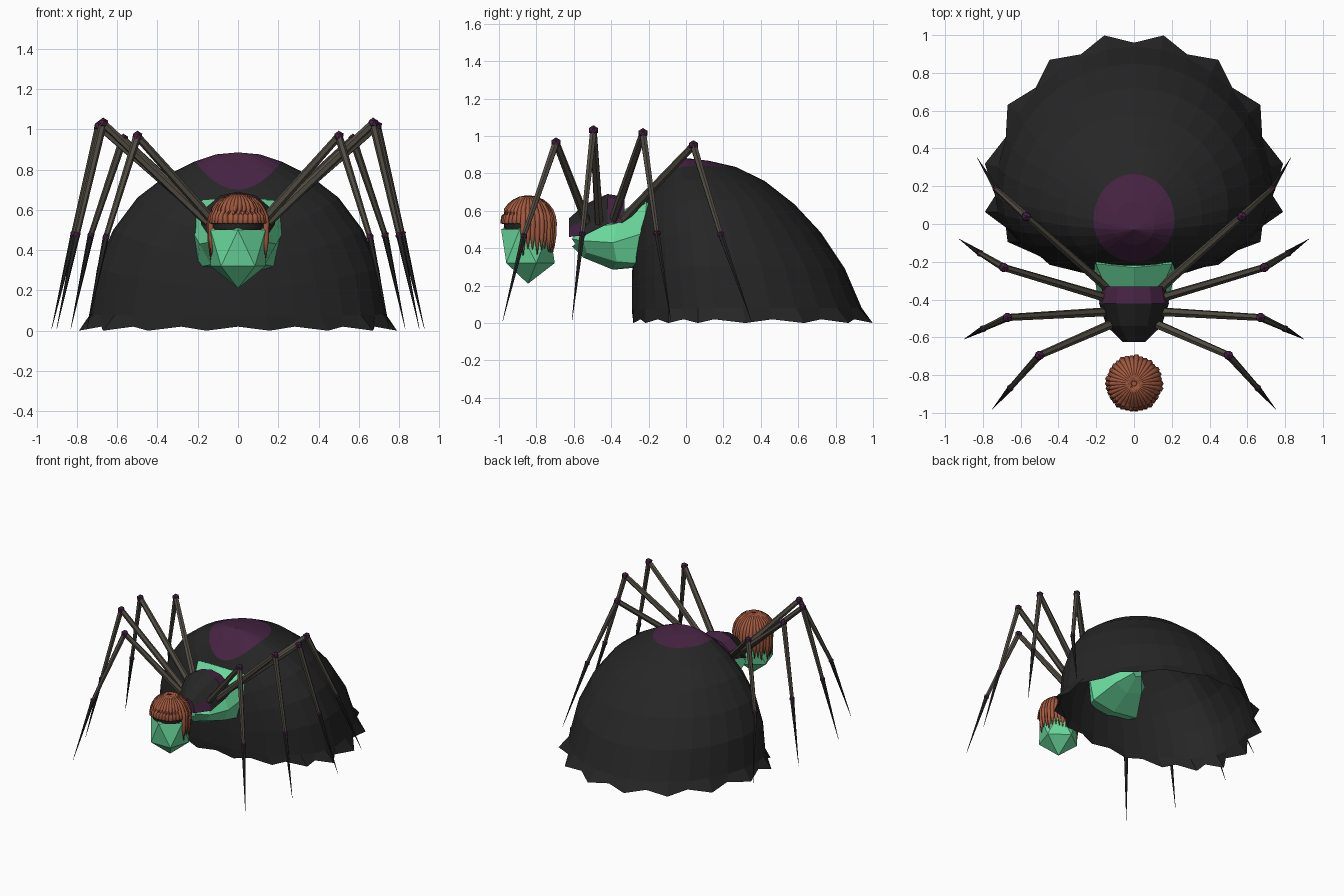
import bpy, bmesh, math, random
from mathutils import Vector

random.seed(4)
if "Cube" in bpy.data.objects:
    bpy.data.objects.remove(bpy.data.objects["Cube"])


def material(name, rgb):
    m = bpy.data.materials.new(name)
    m.use_nodes = True
    m.diffuse_color = (*rgb, 1)
    m.node_tree.nodes["Principled BSDF"].inputs["Base Color"].default_value = (*rgb, 1)
    return m


BLACK = material("shell black", (0.019, 0.019, 0.019))
PURPLE = material("dark purple", (0.062, 0.017, 0.056))
GREEN = material("mint green", (0.14, 0.68, 0.33))
BROWN = material("hair brown", (0.36, 0.10, 0.05))
GREY = material("leg grey", (0.085, 0.075, 0.058))


def finish(name, bm, mats, rule=None, smooth=False):
    """Turn a bmesh into an object; rule maps a face to a material slot."""
    bmesh.ops.recalc_face_normals(bm, faces=bm.faces)
    if rule:
        for f in bm.faces:
            f.material_index = rule(f)
    mesh = bpy.data.meshes.new(name)
    bm.to_mesh(mesh)
    bm.free()
    for m in mats:
        mesh.materials.append(m)
    for p in mesh.polygons:
        p.use_smooth = smooth
    ob = bpy.data.objects.new(name, mesh)
    bpy.context.scene.collection.objects.link(ob)
    return ob


def loft(bm, rings, cap=True):
    """Skin closed rings of equal point count."""
    vs = [[bm.verts.new(p) for p in r] for r in rings]
    n = len(rings[0])
    for a, b in zip(vs, vs[1:]):
        for i in range(n):
            j = (i + 1) % n
            bm.faces.new((a[i], a[j], b[j], b[i]))
    if cap:
        bm.faces.new(vs[0])
        bm.faces.new(vs[-1])
    return vs


def tube(bm, pts, radii, sides=6):
    """Tapered tube along a path."""
    pts = [Vector(p) for p in pts]
    rings = []
    for k, p in enumerate(pts):
        d = (pts[min(k + 1, len(pts) - 1)] - pts[max(k - 1, 0)]).normalized()
        u = d.cross(Vector((0.13, 0.21, 1)) if abs(d.z) < 0.9 else Vector((0, 1, 0))).normalized()
        w = d.cross(u)
        rings.append([p + radii[k] * (u * math.cos(t) + w * math.sin(t))
                      for t in (math.tau * s / sides for s in range(sides))])
    loft(bm, rings)


def ball(name, loc, scale, mat, turn=0):
    bm = bmesh.new()
    bmesh.ops.create_icosphere(bm, subdivisions=1, radius=1)
    ob = finish(name, bm, [mat])
    ob.location, ob.scale, ob.rotation_euler.z = loc, scale, turn
    return ob


# Domed abdomen shell: each row is half width, centre y, back y, front y,
# then the heights at the sides, back and front
rows = [
    (0.11, -0.01, 0.12, -0.11, 0.875, 0.868, 0.81),
    (0.215, 0.02, 0.265, -0.20, 0.84, 0.835, 0.70),
    (0.36, 0.05, 0.42, -0.25, 0.767, 0.76, 0.59),
    (0.50, 0.08, 0.58, -0.275, 0.66, 0.635, 0.47),
    (0.62, 0.10, 0.72, -0.285, 0.50, 0.485, 0.35),
    (0.70, 0.125, 0.85, -0.29, 0.31, 0.29, 0.21),
    (0.735, 0.15, 0.94, -0.29, 0.08, 0.08, 0.07),
]
valley = (0.735, 0.15, 0.96, -0.275, 0.02, 0.02, 0.02)
tip = (0.805, 0.15, 1.015, -0.29, 0.0, 0.0, 0.0)
SEG = 32


def dome_point(row, i):
    rx, yc, yb, yf, zs, zb, zf = row
    a = math.tau * i / SEG
    c = math.cos(a)
    end_y, end_z = (yb, zb) if c > 0 else (yf, zf)
    return (rx * math.sin(a), yc + (end_y - yc) * abs(c), zs + (end_z - zs) * c * c)


bm = bmesh.new()
rings = [[dome_point(r, i) for i in range(SEG)] for r in rows]
rings.append([dome_point(tip if i % 2 else valley, i) for i in range(SEG)])
vs = loft(bm, rings, cap=False)
patch = set(vs[0] + vs[1])
top = bm.verts.new((0, -0.03, 0.885))
patch.add(top)
for i in range(SEG):
    bm.faces.new((top, vs[0][i], vs[0][(i + 1) % SEG]))
finish("abdomen_shell", bm, [BLACK, PURPLE],
       lambda f: 1 if all(v in patch for v in f.verts) else 0)

# Green underbody that runs from the thorax into the shell
bm = bmesh.new()
rings = []
for y, rx, zc, rz, corner in [(-0.61, 0.06, 0.45, 0.04, 1), (-0.55, 0.14, 0.44, 0.09, 1),
                              (-0.39, 0.19, 0.43, 0.145, 1), (-0.23, 0.22, 0.48, 0.18, 1.3),
                              (-0.08, 0.17, 0.50, 0.11, 1), (0.02, 0.05, 0.52, 0.04, 1)]:
    ring = []
    for s in range(8):
        t = math.tau * s / 8
        k = corner if s % 2 else 1
        ring.append((rx * k * math.cos(t), y + 0.02 * (s % 2), zc + rz * k * math.sin(t)))
    rings.append(ring)
loft(bm, rings)
finish("underbody", bm, [GREEN])

# Thorax plate: half rings along the body, purple at the rear and low front
bm = bmesh.new()
rings = []
for y, rx, base, height in [(-0.33, 0.165, 0.54, 0.135), (-0.42, 0.185, 0.53, 0.16),
                            (-0.54, 0.145, 0.47, 0.165), (-0.625, 0.06, 0.46, 0.10)]:
    rings.append([(rx * math.cos(math.pi * s / 6), y, base + height * math.sin(math.pi * s / 6))
                  for s in range(7)])
loft(bm, rings)


def thorax_colour(f):
    c = f.calc_center_median()
    return 1 if c.y > -0.41 or (c.y < -0.5 and c.z < 0.53) else 0


finish("thorax_plate", bm, [BLACK, PURPLE], thorax_colour)

# Head
HEAD_Y = -0.845
ball("head", (0, HEAD_Y, 0.41), (0.16, 0.16, 0.20), GREEN, -math.pi / 2)

# Scalp under the hair, dark along its lower edge
bm = bmesh.new()
bmesh.ops.create_uvsphere(bm, u_segments=24, v_segments=16, radius=0.135)
bmesh.ops.translate(bm, verts=bm.verts, vec=(0, HEAD_Y + 0.005, 0.535))
bmesh.ops.bisect_plane(bm, geom=bm.verts[:] + bm.edges[:] + bm.faces[:],
                       plane_co=(0, 0, 0.5), plane_no=(0, 0, -1), clear_outer=True)
finish("scalp", bm, [BROWN, BLACK],
       lambda f: 1 if f.calc_center_median().z < 0.55 else 0, smooth=True)

# Hair strands: over the crown, then straight down; short fringe in front
bm = bmesh.new()
STRANDS = 34
for s in range(STRANDS):
    az = math.tau * (s + 0.5) / STRANDS
    front = math.cos(az)
    end = (0.55 if front > 0.3 else 0.37) + random.uniform(-0.02, 0.035)
    reach = 0.137 + random.uniform(-0.006, 0.004)
    pts, radii = [], []
    for k in range(7):
        th = math.radians(6 + 14 * k)
        r = reach * math.sin(th)
        pts.append((r * math.sin(az), HEAD_Y - r * front, 0.535 + 0.14 * math.cos(th)))
        radii.append(0.008 + 0.010 * k / 6)
    x, y, z = pts[-1]
    for k, w in ((0.5, 0.015), (1, 0.003)):
        pts.append((x, y, min(z - 0.005, z + (end - z)) * k + z * (1 - k)))
        radii.append(w)
    tube(bm, pts, radii)
finish("hair", bm, [BROWN], smooth=True)

# Legs: hip, knee, ankle and tip for one side, mirrored to the other
legs = {
    "front": ((0.12, -0.53, 0.54), (0.50, -0.695, 0.965), (0.655, -0.868, 0.465), (0.75, -0.98, 0.01)),
    "mid_front": ((0.15, -0.465, 0.54), (0.67, -0.495, 1.03), (0.80, -0.555, 0.475), (0.90, -0.61, 0.01)),
    "mid_rear": ((0.15, -0.39, 0.55), (0.69, -0.23, 1.015), (0.815, -0.155, 0.48), (0.925, -0.08, 0.01)),
    "rear": ((0.14, -0.34, 0.55), (0.57, 0.04, 0.95), (0.73, 0.185, 0.475), (0.83, 0.35, 0.01)),
}
for label, path in legs.items():
    for side, sx in (("left", 1), ("right", -1)):
        hip, knee, ankle, foot = [(sx * x, y, z) for x, y, z in path]
        name = f"{label}_{side}_leg"
        bm = bmesh.new()
        tube(bm, (hip, knee), (0.024, 0.019))
        tube(bm, (knee, ankle), (0.020, 0.014))
        finish(name, bm, [GREY])
        bm = bmesh.new()
        tube(bm, (ankle, foot), (0.016, 0.001))
        finish(name + "_claw", bm, [BLACK])
        ball(name + "_knee", knee, (0.028,) * 3, PURPLE)
        ball(name + "_ankle", ankle, (0.021,) * 3, PURPLE)
